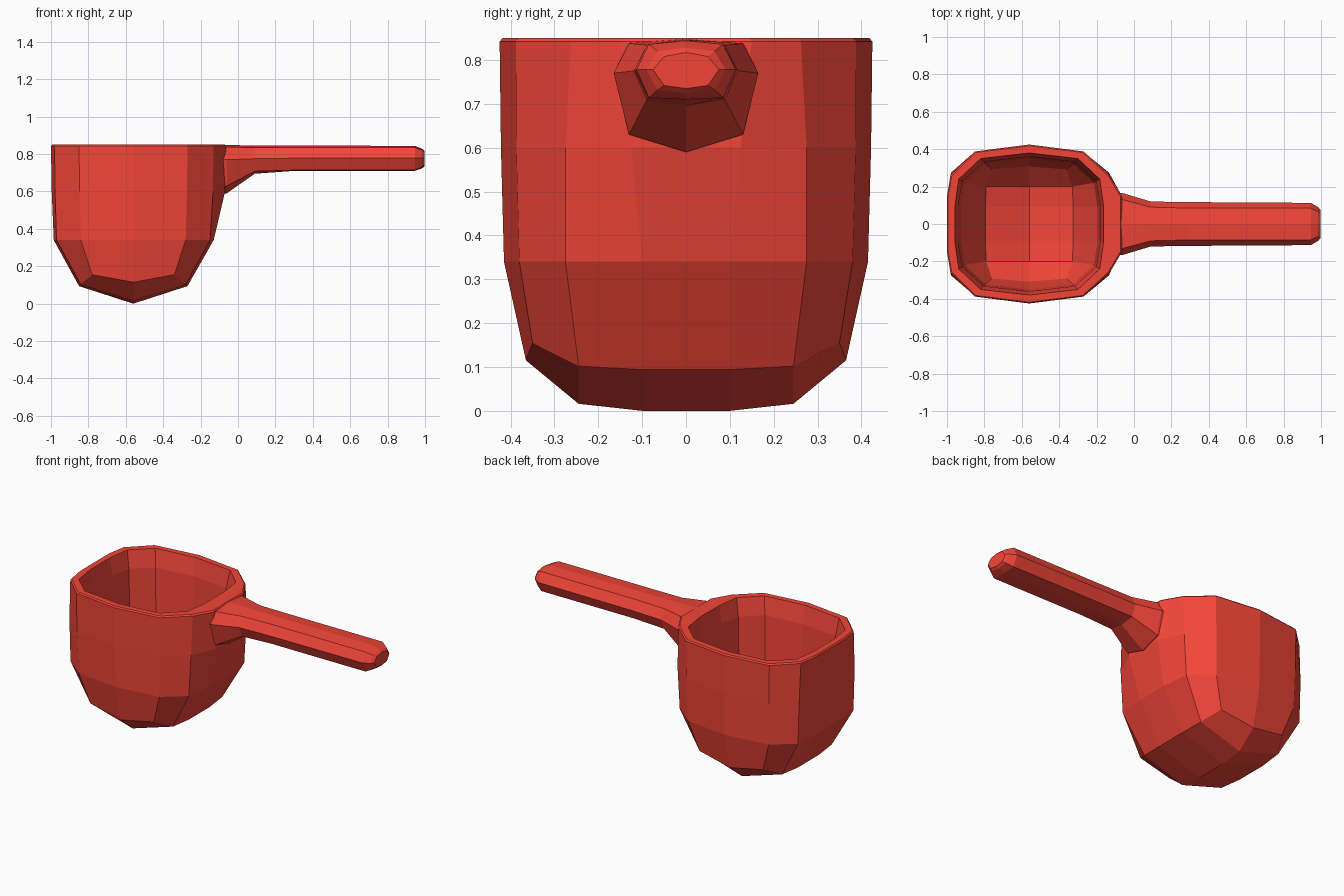
import bpy, bmesh

if "Cube" in bpy.data.objects:
    bpy.data.objects.remove(bpy.data.objects["Cube"])

red = bpy.data.materials.new("red_plastic")
red.diffuse_color = (0.90, 0.06, 0.04, 1)
red.use_nodes = True
red.node_tree.nodes["Principled BSDF"].inputs["Base Color"].default_value = red.diffuse_color


def loft(bm, rings):
    """Bridge rings of points with quads and return the vertex rings."""
    vr = [[bm.verts.new(p) for p in r] for r in rings]
    for a, b in zip(vr, vr[1:]):
        n = len(a)
        for i in range(n):
            bm.faces.new((a[i], a[(i + 1) % n], b[(i + 1) % n], b[i]))
    return vr


def finish(bm, name):
    bmesh.ops.recalc_face_normals(bm, faces=bm.faces)
    me = bpy.data.meshes.new(name)
    bm.to_mesh(me)
    bm.free()
    me.materials.append(red)
    ob = bpy.data.objects.new(name, me)
    bpy.context.collection.objects.link(ob)
    return ob


CX = -0.56


def cup_ring(quarter, bulge=0.0):
    """Mirror a quarter (rim centre, corner, side, side middle) into 14 points."""
    d, c, b, a = quarter
    right = [(CX + x + g * bulge, y, z)
             for (x, y, z), g in ((d, 0), (c, 0), (b, .15), (a, 1))]
    right += [(x, -y, z) for x, y, z in reversed(right)]
    left = [(CX - x, y, z) for x, y, z in (c, b, a)]
    left += [(x, -y, z) for x, y, z in reversed(left)]
    return right + left[::-1]


def level(z, d, c, b, a):
    return [(0, d, z), (*c, z), (*b, z), (*a, z)]


def cap(bm, ring, y1, z1, y2, z2):
    """Close a ring with a ridge running along y."""
    mid = [bm.verts.new((CX, y, z)) for y, z in
           ((y1, z1), (y2, z2), (-y2, z2), (-y1, z1))]
    ridge = [ring[0]] + mid + [ring[7]]
    for i in range(5):
        bm.faces.new((ridge[i], ring[i + 1], ring[i + 2], ridge[i + 1]))
        bm.faces.new((ridge[i], ridge[i + 1], ring[12 - i], ring[(13 - i)]))


# Cup: outer wall upwards, over the rim, inner wall down to the floor
bottom = [(0, .365, .115), (.22, .35, .155), (.28, .245, .102), (.29, .1, .094)]
floor = [(0, .308, .19), (.2, .292, .22), (.23, .2, .15), (.235, .09, .143)]
bm = bmesh.new()
rings = loft(bm, [
    cup_ring(bottom),
    cup_ring(level(.34, .415, (.28, .38), (.41, .275), (.425, .1)), .005),
    cup_ring(level(.60, .422, (.287, .387), (.418, .275), (.436, .125)), .055),
    cup_ring(level(.842, .425, (.29, .388), (.421, .262), (.44, .15)), .055),
    cup_ring(level(.85, .418, (.286, .382), (.414, .258), (.434, .145)), .055),
    cup_ring(level(.85, .380, (.26, .35), (.377, .24), (.397, .1))),
    cup_ring(level(.74, .36, (.245, .332), (.358, .23), (.38, .095))),
    cup_ring(level(.36, .35, (.235, .322), (.345, .22), (.365, .09))),
    cup_ring(floor),
])
cap(bm, rings[0], .245, .016, .1, 0)
cap(bm, rings[-1], .2, .07, .09, .052)
finish(bm, "cup")

# Handle: eight-sided sections (x, side width, corner width, bottom, lower, side, upper, top)
stations = [
    (-.13, .165, .13, .59, .63, .77, .838, .848),
    (-.06, .165, .13, .59, .63, .77, .838, .848),
    (.09, .12, .09, .695, .708, .775, .834, .846),
    (.30, .117, .085, .71, .714, .778, .836, .845),
    (.945, .113, .085, .71, .714, .778, .836, .844),
    (.985, .09, .065, .724, .732, .778, .820, .828),
    (.998, .075, .05, .735, .742, .778, .808, .817),
]
bm = bmesh.new()
rings = loft(bm, [
    [(x, 0, zb), (x, c, zl), (x, w, zm), (x, c, zu),
     (x, 0, zt), (x, -c, zu), (x, -w, zm), (x, -c, zl)]
    for x, w, c, zb, zl, zm, zu, zt in stations])
bm.faces.new(rings[0])
bm.faces.new(rings[-1])
finish(bm, "handle")
